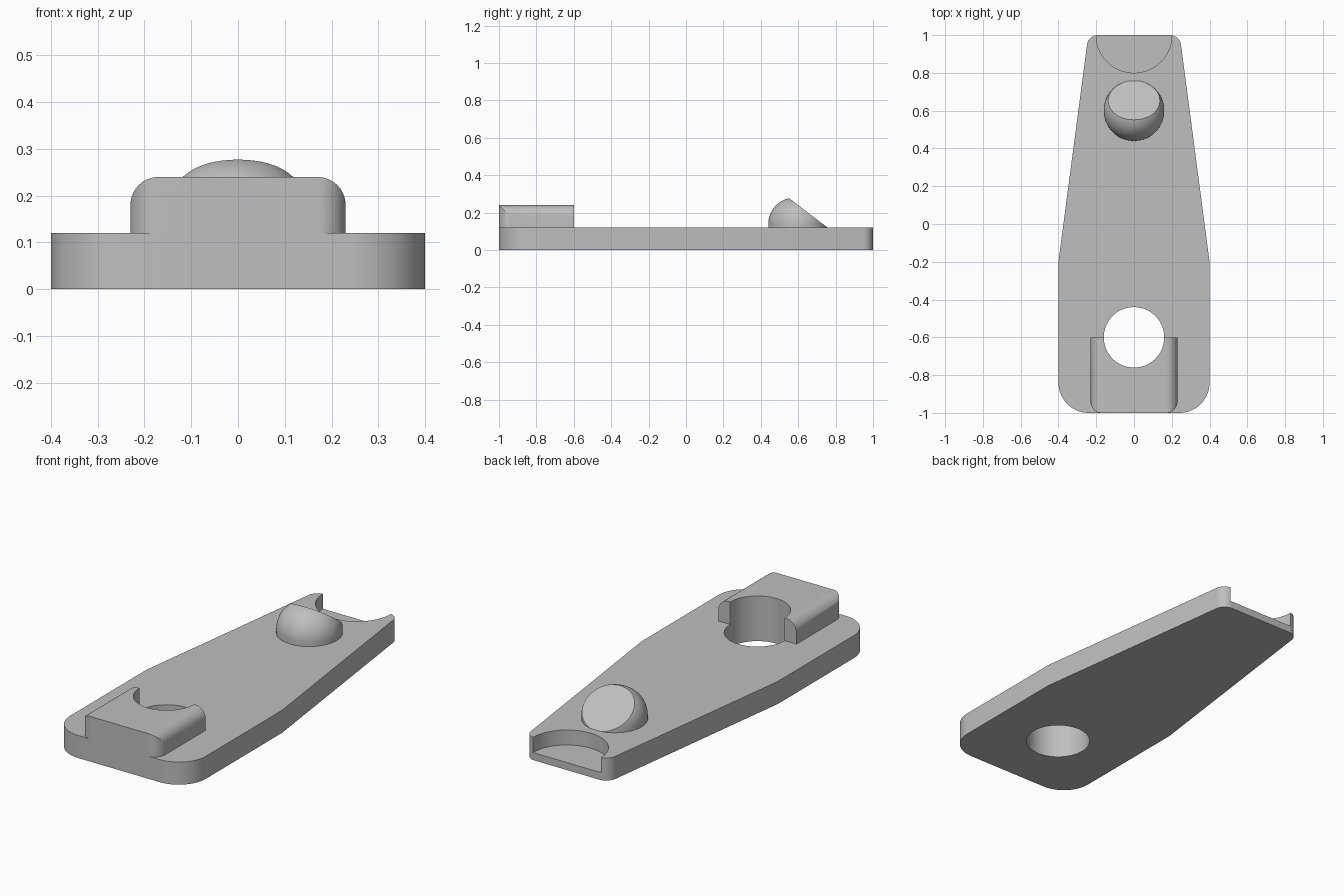
import bpy, bmesh, math
from mathutils import Vector, Matrix

cube = bpy.data.objects.get("Cube")
if cube:
    bpy.data.objects.remove(cube, do_unlink=True)

grey = bpy.data.materials.new("plain grey")
grey.use_nodes = True
colour = (0.52, 0.52, 0.52, 1)
grey.diffuse_color = colour
grey.node_tree.nodes["Principled BSDF"].inputs["Base Color"].default_value = colour


def rounded(corners, steps=16):
    """Outline from (x, y, radius) corners, each filleted with an arc."""
    points = []
    for i, (x, y, r) in enumerate(corners):
        p = Vector((x, y))
        if r == 0:
            points.append(p)
            continue
        a = (Vector(corners[i - 1][:2]) - p).normalized()
        b = (Vector(corners[(i + 1) % len(corners)][:2]) - p).normalized()
        half = a.angle(b) / 2
        centre = p + (a + b).normalized() * r / math.sin(half)
        start = p + a * r / math.tan(half) - centre
        end = p + b * r / math.tan(half) - centre
        sweep = math.pi - 2 * half
        for k in range(steps + 1):
            t = sweep * k / steps
            points.append(centre + (start * math.sin(sweep - t)
                                    + end * math.sin(t)) / math.sin(sweep))
    return points


def finish(name, bm):
    bmesh.ops.recalc_face_normals(bm, faces=bm.faces)
    mesh = bpy.data.meshes.new(name)
    bm.to_mesh(mesh)
    bm.free()
    mesh.materials.append(grey)
    obj = bpy.data.objects.new(name, mesh)
    bpy.context.collection.objects.link(obj)
    return obj


def prism(name, outline, low, high, upright=False):
    """Extrude along z, or along y when upright (outline is then x, z)."""
    bm = bmesh.new()
    def place(p, h):
        return (p.x, h, p.y) if upright else (p.x, p.y, h)
    face = bm.faces.new([bm.verts.new(place(p, low)) for p in outline])
    new = bmesh.ops.extrude_face_region(bm, geom=[face])["geom"]
    shift = Vector(place(Vector((0, 0)), high - low))
    bmesh.ops.translate(bm, vec=shift,
                        verts=[v for v in new if isinstance(v, bmesh.types.BMVert)])
    return finish(name, bm)


def cylinder(name, y, radius, low, high):
    bm = bmesh.new()
    bmesh.ops.create_cone(bm, cap_ends=True, segments=96, radius1=radius, radius2=radius,
                          depth=high - low,
                          matrix=Matrix.Translation((0, y, (low + high) / 2)))
    return finish(name, bm)


def select(obj):
    bpy.ops.object.select_all(action="DESELECT")
    obj.select_set(True)
    bpy.context.view_layer.objects.active = obj


def combine(obj, tool, operation="DIFFERENCE"):
    select(obj)
    mod = obj.modifiers.new("cut", "BOOLEAN")
    mod.operation, mod.object, mod.solver = operation, tool, "EXACT"
    bpy.ops.object.modifier_apply(modifier=mod.name)


thick = 0.12
hole = cylinder("hole_cutter", -0.6, 0.16, -0.1, 0.4)
notch = cylinder("notch_cutter", 1, 0.2, 0.04, 0.3)

# Tapered base plate with a through hole and a half-round end notch
plate = prism("base_plate", rounded([(-0.4, -1, 0.16), (0.4, -1, 0.16), (0.4, -0.2, 0),
                                     (0.242, 1, 0.06), (-0.242, 1, 0.06), (-0.4, -0.2, 0)]),
              0, thick)
combine(plate, hole)
combine(plate, notch)

# Raised block: rounded profile trimmed to rounded front corners
block = prism("raised_block", rounded([(-0.23, thick, 0), (0.23, thick, 0),
                                       (0.23, 0.24, 0.06), (-0.23, 0.24, 0.06)]),
              -1, -0.6, upright=True)
trim = prism("block_trim", rounded([(-0.23, -1, 0.06), (0.23, -1, 0.06),
                                    (0.23, -0.5, 0), (-0.23, -0.5, 0)]), 0, 0.4)
combine(block, trim, "INTERSECT")
combine(block, hole)

# Domed stud: spun rounded profile sliced by a sloping plane
bm = bmesh.new()
height, fillet, radius = 0.28, 0.14, 0.16
arc = [math.radians(90 * i / 24) for i in range(25)]
profile = [(0, thick), (radius, thick)]
profile += [(radius - fillet + fillet * math.cos(a), height - fillet + fillet * math.sin(a))
            for a in arc]
profile.append((0, height))
verts = [bm.verts.new((x, 0.6, z)) for x, z in profile]
edges = [bm.edges.new(pair) for pair in zip(verts, verts[1:])]
bmesh.ops.spin(bm, geom=verts + edges, cent=(0, 0.6, 0), axis=(0, 0, 1),
               angle=math.tau, steps=96)
bmesh.ops.remove_doubles(bm, verts=bm.verts, dist=0.0001)
high, low = Vector((0, 0.552, 0.277)), Vector((0, 0.757, thick))
slope = low - high
bmesh.ops.bisect_plane(bm, geom=bm.verts[:] + bm.edges[:] + bm.faces[:], dist=0.00001,
                       plane_co=high, plane_no=(0, -slope.z, slope.y), clear_outer=True)
bmesh.ops.holes_fill(bm, edges=[e for e in bm.edges if e.is_boundary], sides=0)
stud = finish("domed_stud", bm)

# Remove the cutters and smooth the curved faces
for tool in (hole, notch, trim):
    bpy.data.objects.remove(tool, do_unlink=True)
for obj in (plate, block, stud):
    select(obj)
    bpy.ops.object.shade_smooth_by_angle(angle=math.radians(30))
